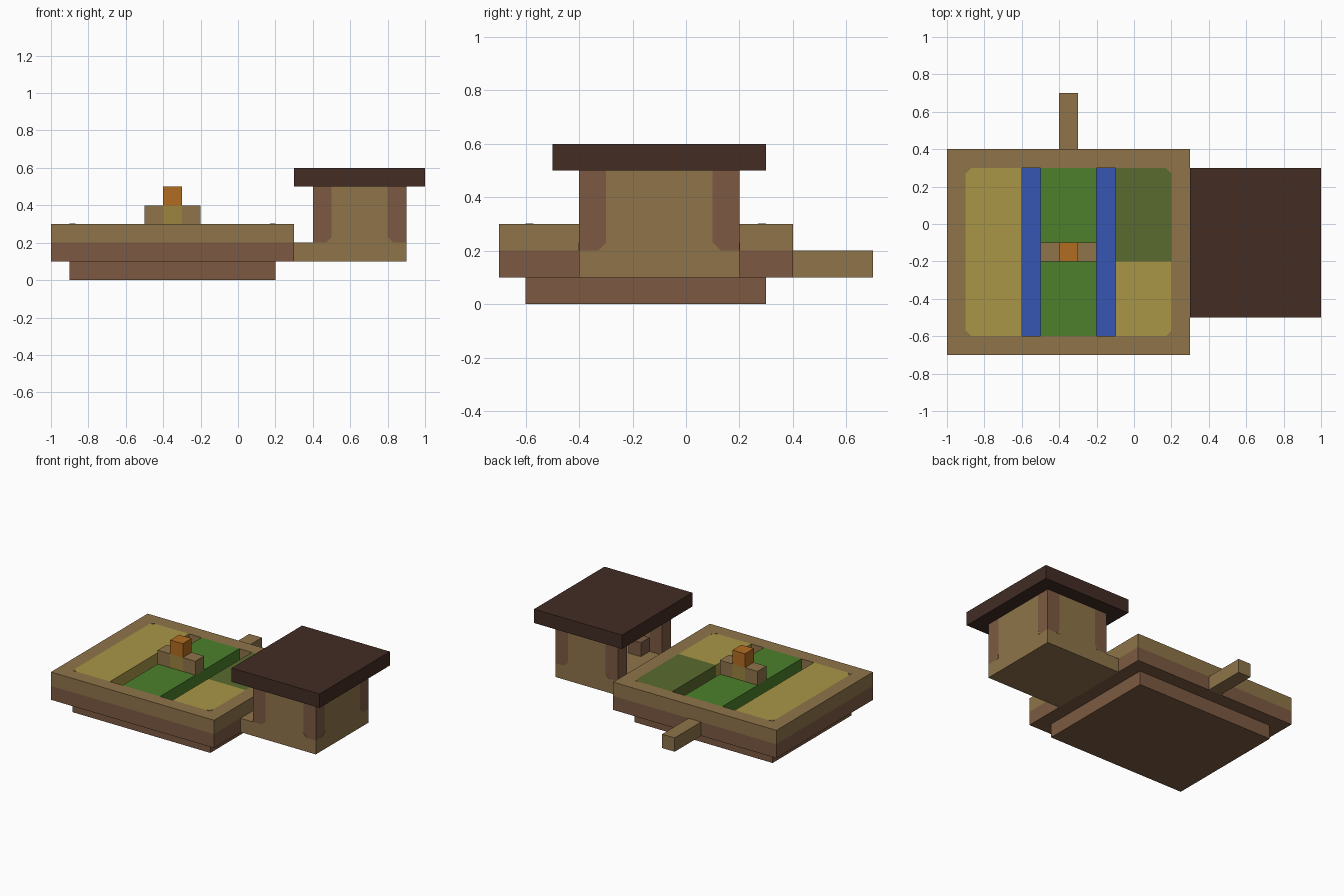
import bpy
import bmesh
from mathutils import Vector

cube = bpy.data.objects.get("Cube")
if cube:
    bpy.data.objects.remove(cube, do_unlink=True)


def material(name, rgb):
    """Flat material from 0-255 display values."""
    lin = [((c / 255 + 0.055) / 1.055) ** 2.4 for c in rgb] + [1.0]
    m = bpy.data.materials.new(name)
    m.use_nodes = True
    m.diffuse_color = lin
    bsdf = m.node_tree.nodes["Principled BSDF"]
    bsdf.inputs["Base Color"].default_value = lin
    bsdf.inputs["Roughness"].default_value = 0.9
    return m


tan = material("tan_wood", (143, 116, 74))
brown = material("red_brown_wood", (124, 90, 66))
dark = material("dark_roof", (66, 44, 36))
yellow = material("straw_yellow", (168, 150, 70))
green = material("grass_green", (76, 128, 44))
moss = material("moss_green", (90, 106, 46))
blue = material("water_blue", (54, 86, 178))
orange = material("orange", (178, 108, 34))
olive = material("olive_tan", (155, 133, 62))


def finish(name, bm, mat):
    bmesh.ops.recalc_face_normals(bm, faces=bm.faces)
    mesh = bpy.data.meshes.new(name)
    bm.to_mesh(mesh)
    bm.free()
    mesh.materials.append(mat)
    obj = bpy.data.objects.new(name, mesh)
    bpy.context.collection.objects.link(obj)


def box(name, mat, xs, ys, zs):
    """Box given by its extents on each axis."""
    bm = bmesh.new()
    bmesh.ops.create_cube(bm, size=1)
    for v in bm.verts:
        v.co = [a + (b - a) * (c + 0.5) for (a, b), c in zip((xs, ys, zs), v.co)]
    finish(name, bm, mat)


def gusset(name, corner, u, v, n, size=0.03):
    """Thin triangular corner plate, sides along u and v, raised along n."""
    c, u, v, n = (Vector(a) for a in (corner, u, v, n))
    bm = bmesh.new()
    face = bm.faces.new([bm.verts.new(p) for p in (c, c + u * size, c + v * size)])
    out = bmesh.ops.extrude_face_region(bm, geom=[face])["geom"]
    for p in out:
        if isinstance(p, bmesh.types.BMVert):
            p.co += n * 0.002
    finish(name, bm, tan)


# Stepped foundation and raised rim
box("foundation", brown, (-0.9, 0.2), (-0.6, 0.3), (0, 0.1))
box("lower_tier", brown, (-1, 0.3), (-0.7, 0.4), (0.1, 0.2))
box("rim_front", tan, (-1, 0.3), (-0.7, -0.6), (0.2, 0.3))
box("rim_back", tan, (-1, 0.3), (0.3, 0.4), (0.2, 0.3))
box("rim_right", tan, (-1, -0.9), (-0.6, 0.3), (0.2, 0.3))
box("rim_left", tan, (0.2, 0.3), (-0.6, 0.3), (0.2, 0.3))

# Planted beds and the two water channels between them
box("right_bed", yellow, (-0.9, -0.6), (-0.6, 0.3), (0.2, 0.3))
box("middle_bed", green, (-0.5, -0.2), (-0.6, 0.3), (0.2, 0.3))
box("left_front_bed", yellow, (-0.1, 0.2), (-0.6, -0.2), (0.2, 0.3))
box("left_back_bed", moss, (-0.1, 0.2), (-0.2, 0.3), (0.2, 0.3))
for x in (-0.6, -0.2):
    box("water_channel", blue, (x, x + 0.1), (-0.6, 0.3), (0.196, 0.204))
for x, sx in ((-0.9, 1), (0.2, -1)):
    for y, sy in ((-0.6, 1), (0.3, -1)):
        gusset("bed_corner", (x, y, 0.3), (sx, 0, 0), (0, sy, 0), (0, 0, 1))

# Beam at the back
box("back_beam", tan, (-0.4, -0.3), (0.4, 0.7), (0.1, 0.2))

# Small figure on the middle bed
for x in (-0.5, -0.3):
    box("figure_arm", tan, (x, x + 0.1), (-0.2, -0.1), (0.3, 0.4))
box("figure_body", olive, (-0.4, -0.3), (-0.2, -0.1), (0.3, 0.4))
box("figure_head", orange, (-0.4, -0.3), (-0.2, -0.1), (0.4, 0.5))

# Hut: floor, walls on three sides, open toward the garden
box("hut_floor", tan, (0.3, 0.9), (-0.4, 0.2), (0.1, 0.2))
box("hut_left_wall", tan, (0.8, 0.9), (-0.3, 0.1), (0.2, 0.5))
for y in (-0.4, 0.1):
    box("hut_side_wall", tan, (0.5, 0.8), (y, y + 0.1), (0.2, 0.5))
    for x in (0.4, 0.8):
        box("hut_post", brown, (x, x + 0.1), (y, y + 0.1), (0.2, 0.5))
box("hut_stool", brown, (0.5, 0.6), (-0.3, -0.2), (0.2, 0.3))
box("hut_roof", dark, (0.3, 1), (-0.5, 0.3), (0.5, 0.6))

# Clipped lower corners of the posts
up = (0, 0, 1)
for y, ny in ((-0.4, -1), (0.2, 1)):
    for x, ux in ((0.5, -1), (0.8, 1)):
        gusset("post_corner", (x, y, 0.2), (ux, 0, 0), up, (0, ny, 0))
for y, uy in ((-0.3, -1), (0.1, 1)):
    gusset("post_corner", (0.9, y, 0.2), (0, uy, 0), up, (1, 0, 0))
